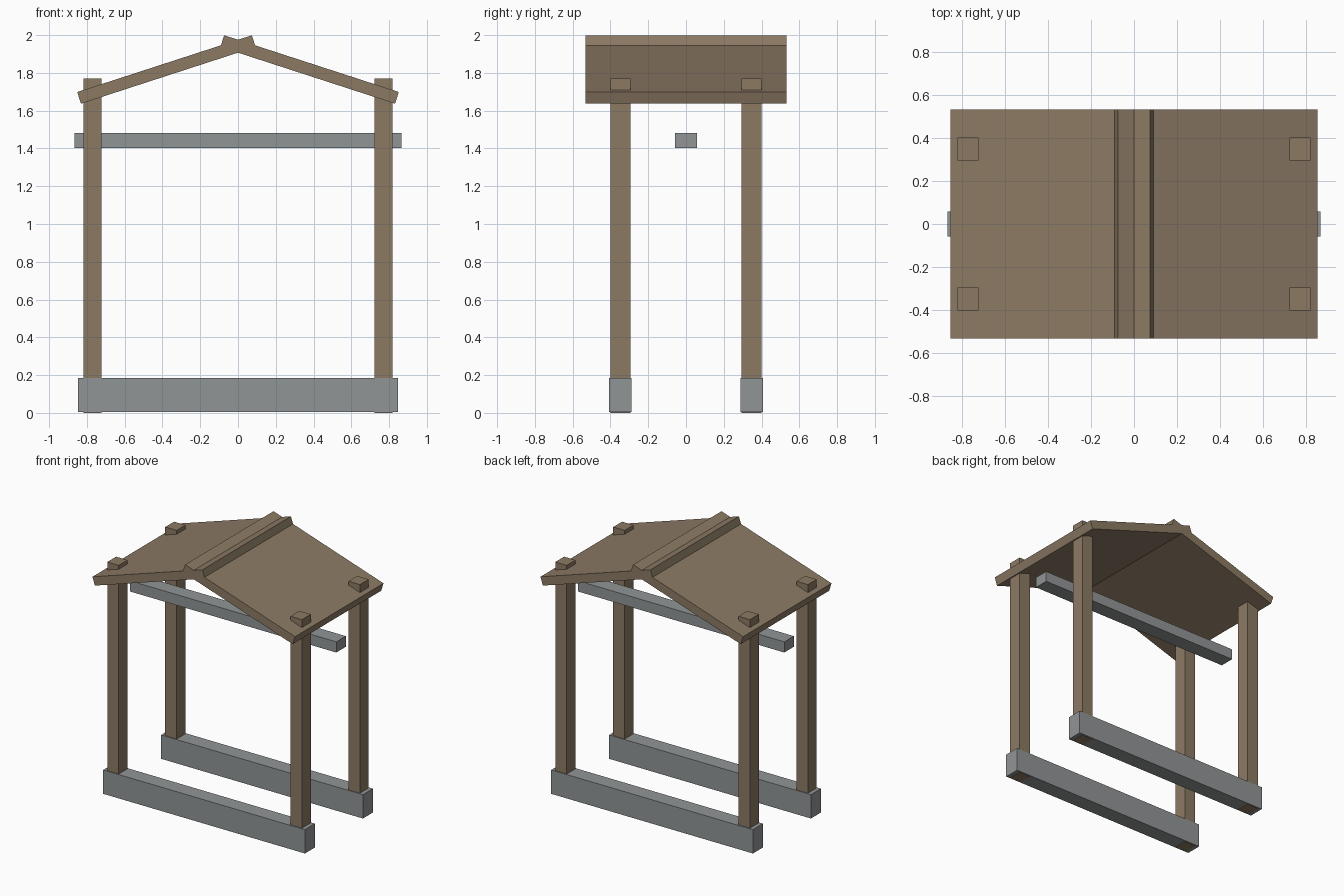
import bpy, math

if "Cube" in bpy.data.objects:
    bpy.data.objects.remove(bpy.data.objects["Cube"])


def material(name, rgb):
    m = bpy.data.materials.new(name)
    m.diffuse_color = (*rgb, 1.0)
    m.use_nodes = True
    m.node_tree.nodes["Principled BSDF"].inputs["Base Color"].default_value = m.diffuse_color
    return m


wood = material("weathered_wood", (0.262, 0.195, 0.127))
stone = material("grey_stone", (0.283, 0.301, 0.305))


def box(name, center, size, mat, tilt=0.0):
    bpy.ops.mesh.primitive_cube_add(size=1, location=center, rotation=(0, tilt, 0))
    ob = bpy.context.object
    ob.name = name
    ob.scale = size
    bpy.ops.object.transform_apply(location=False, rotation=False, scale=True)
    ob.data.materials.append(mat)
    return ob


for sy, depth in ((-1, "front"), (1, "back")):
    # Ground sills, just above the post feet
    box(f"{depth}_sill", (0, sy * 0.348, 0.0945), (1.696, 0.12, 0.181), stone)
    # Corner posts, poking through the roof
    for sx, side in ((-1, "left"), (1, "right")):
        box(f"{depth}_{side}_post", (sx * 0.77, sy * 0.348, 0.885),
            (0.096, 0.106, 1.77), wood)

# Cross beam under the roof
box("cross_beam", (0, 0, 1.442), (1.732, 0.114, 0.081), stone)

# Two sloping roof slabs that cross at the ridge
for sx, side in ((-1, "left"), (1, "right")):
    box(f"{side}_roof_slab", (sx * 0.379, 0, 1.818), (0.972, 1.062, 0.065),
        wood, sx * math.radians(18))
